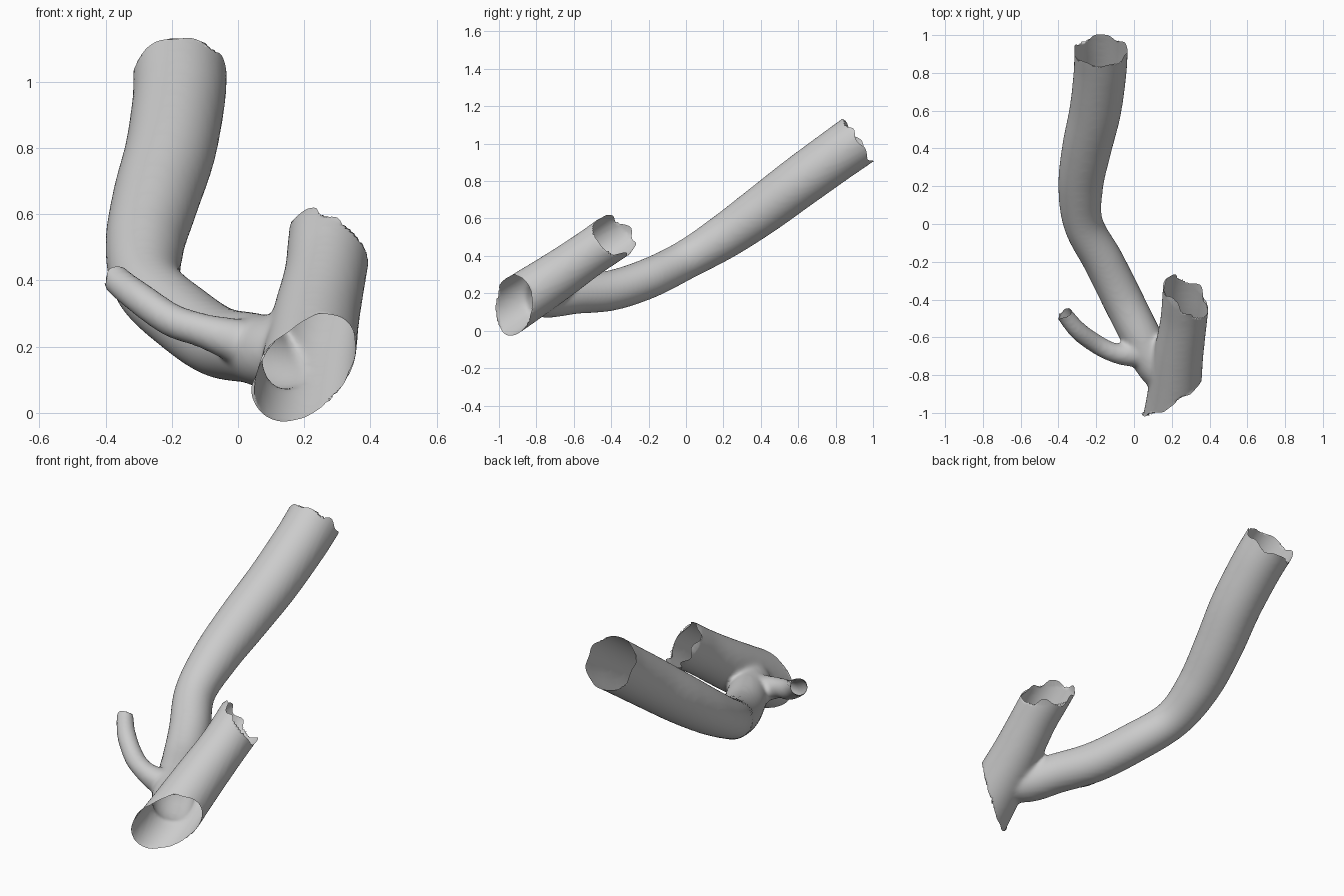
import bpy, bmesh
from math import sin, cos, pi
from mathutils import Vector, noise

if "Cube" in bpy.data.objects:
    bpy.data.objects.remove(bpy.data.objects["Cube"])

SIDES, STEPS = 32, 8


def spline(keys):
    """Catmull-Rom through (x, y, z, radius) keys."""
    k = [Vector(p) for p in keys]
    k = [2 * k[0] - k[1]] + k + [2 * k[-1] - k[-2]]
    out = []
    for i in range(1, len(k) - 2):
        a, b, c, d = k[i - 1:i + 3]
        for s in range(STEPS):
            t = s / STEPS
            out.append(0.5 * (2 * b + (c - a) * t + (2 * a - 5 * b + 4 * c - d) * t ** 2
                              + (3 * b - a - 3 * c + d) * t ** 3))
    return out + [k[-2]]


def add_tube(bm, keys):
    """Closed round tube swept along the keys."""
    pts = spline(keys)
    rings = []
    for i, p in enumerate(pts):
        tan = (pts[min(i + 1, len(pts) - 1)] - pts[max(i - 1, 0)]).xyz.normalized()
        side = tan.cross(Vector((0, 0, 1))).normalized()
        up = side.cross(tan)
        rings.append([bm.verts.new(p.xyz + p.w * (cos(a) * side + sin(a) * up))
                      for a in (2 * pi * j / SIDES for j in range(SIDES))])
    for r0, r1 in zip(rings, rings[1:]):
        for j in range(SIDES):
            n = (j + 1) % SIDES
            bm.faces.new((r0[j], r0[n], r1[n], r1[j]))
    bm.faces.new(rings[0])
    bm.faces.new(rings[-1])


def open_end(bm, point, normal, reach, ragged):
    """Slice one tube end open and make its rim slightly ragged."""
    point, normal = Vector(point), Vector(normal).normalized()
    faces = [f for f in bm.faces if (f.calc_center_median() - point).length < reach]
    geom = list({v for f in faces for v in f.verts}) + list({e for f in faces for e in f.edges}) + faces
    cut = bmesh.ops.bisect_plane(bm, geom=geom, plane_co=point, plane_no=normal, clear_outer=True)
    for v in cut["geom_cut"]:
        if isinstance(v, bmesh.types.BMVert):
            v.co += normal * ragged * noise.noise(v.co * 14)


bm = bmesh.new()
# Wide trunk
add_tube(bm, [(0.18, -1.09, 0.03, 0.145), (0.21, -0.92, 0.14, 0.142), (0.235, -0.70, 0.285, 0.132),
              (0.262, -0.52, 0.41, 0.124), (0.275, -0.39, 0.50, 0.126), (0.29, -0.20, 0.635, 0.127)])
# Long rising branch
add_tube(bm, [(0.19, -0.83, 0.18, 0.10), (0.11, -0.73, 0.18, 0.11), (0.035, -0.59, 0.197, 0.107),
              (-0.06, -0.40, 0.215, 0.108), (-0.16, -0.20, 0.28, 0.107), (-0.268, 0, 0.38, 0.105),
              (-0.282, 0.2, 0.50, 0.119), (-0.25, 0.4, 0.64, 0.131), (-0.205, 0.6, 0.79, 0.137),
              (-0.18, 0.8, 0.935, 0.14), (-0.175, 0.92, 1.02, 0.142), (-0.17, 1.06, 1.12, 0.142)])
# Thin side branch
add_tube(bm, [(0.06, -0.68, 0.2, 0.08), (-0.03, -0.69, 0.225, 0.064), (-0.11, -0.68, 0.25, 0.052),
              (-0.20, -0.635, 0.28, 0.051), (-0.295, -0.565, 0.345, 0.049),
              (-0.37, -0.475, 0.405, 0.044), (-0.42, -0.40, 0.46, 0.044)])
bmesh.ops.recalc_face_normals(bm, faces=bm.faces)

mesh = bpy.data.meshes.new("branching_tube")
bm.to_mesh(mesh)
obj = bpy.data.objects.new("branching_tube", mesh)
bpy.context.collection.objects.link(obj)

# Fuse the tubes into one skin and soften the joints
fuse = obj.modifiers.new("fuse", 'REMESH')
fuse.mode = 'VOXEL'
fuse.voxel_size = 0.012
soft = obj.modifiers.new("soften", 'SMOOTH')
soft.factor = 0.5
soft.iterations = 10
fused = bpy.data.meshes.new_from_object(obj.evaluated_get(bpy.context.evaluated_depsgraph_get()))
obj.modifiers.clear()

# Open the four ends
bm.clear()
bm.from_mesh(fused)
open_end(bm, (0.21, -0.92, 0.14), (0.051, -0.074, -0.016), 0.32, 0.02)
open_end(bm, (0.27, -0.385, 0.505), (0.037, 0.042, 0.040), 0.32, 0.05)
open_end(bm, (-0.175, 0.915, 1.015), (0, 0.24, 0.15), 0.32, 0.04)
open_end(bm, (-0.37, -0.475, 0.405), (-0.5, 0.6, 0.4), 0.15, 0.03)
bm.to_mesh(mesh)
bm.free()
mesh.shade_smooth()
